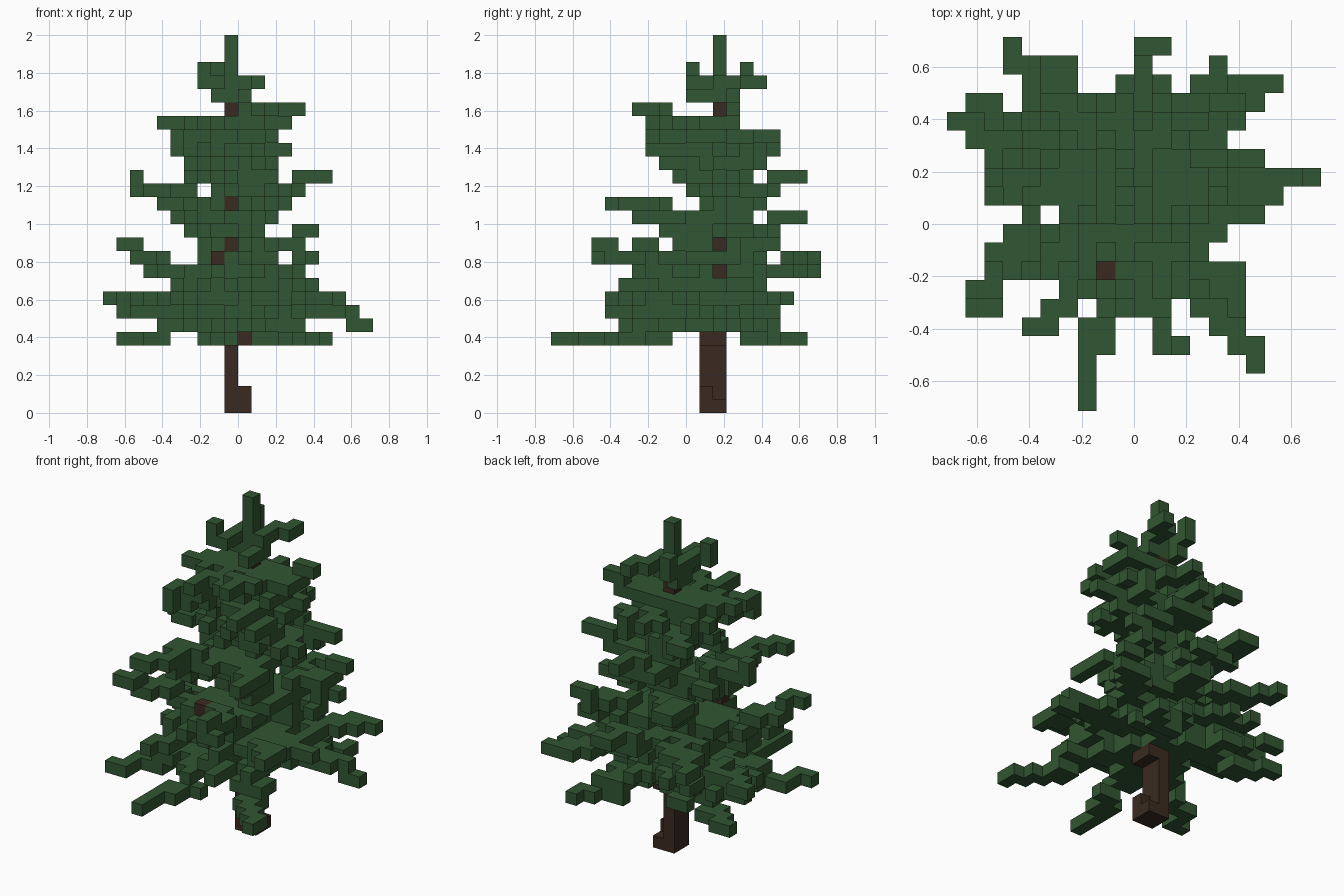
import bpy
import bmesh
import random
from mathutils import Vector

old = bpy.data.objects.get("Cube")
if old:
    bpy.data.objects.remove(old, do_unlink=True)

random.seed(4)
UNIT = 2 / 28                 # edge of one block
STEM = Vector((-1, 2, 0))     # column the trunk stands in


def make_material(name, colour):
    mat = bpy.data.materials.new(name)
    mat.use_nodes = True
    mat.diffuse_color = (*colour, 1)
    mat.node_tree.nodes["Principled BSDF"].inputs["Base Color"].default_value = (*colour, 1)
    return mat


def block_path(start, end):
    """Blocks joined face to face from start to end, bending up or down late."""
    steps = int(max(abs(c) for c in end - start)) * 2
    cell = [round(c) for c in start]
    path = [tuple(cell)]
    for s in range(1, steps + 1):
        t = s / steps
        goal = start.lerp(end, t)
        goal.z = start.z + (end.z - start.z) * t * t
        for axis in range(3):
            target = round(goal[axis])
            if cell[axis] != target:
                cell[axis] = target
                path.append(tuple(cell))
    return path


def add_branch(cells, base, tip):
    """A branch with short side twigs, bushier near the trunk."""
    path = block_path(STEM + Vector((0, 0, base)), Vector(tip))
    cells.update(path)
    side_axis = 1 if abs(tip[0] - STEM.x) > abs(tip[1] - STEM.y) else 0
    for n, cell in enumerate(path):
        along = n / len(path)
        for sign in (-1, 1):
            if along < 0.75 and random.random() < 0.75 - along * 0.6:
                twig = list(cell)
                twig[side_axis] += sign
                cells.add(tuple(twig))


def build_blocks(name, cells, blocked, material):
    """One mesh from a set of blocks, keeping only the outer faces."""
    bm = bmesh.new()
    verts = {}

    def corner(p):
        key = tuple(p)
        if key not in verts:
            verts[key] = bm.verts.new(Vector(key) * UNIT)
        return verts[key]

    for cell in sorted(cells):
        for axis in range(3):
            u, v = (axis + 1) % 3, (axis + 2) % 3
            for side in (0, 1):
                near = list(cell)
                near[axis] += 2 * side - 1
                if tuple(near) in cells or tuple(near) in blocked:
                    continue
                ring = []
                for du, dv in ((0, 0), (1, 0), (1, 1), (0, 1)):
                    p = list(cell)
                    p[axis] += side
                    p[u] += du
                    p[v] += dv
                    ring.append(corner(p))
                bm.faces.new(ring if side else ring[::-1])
    mesh = bpy.data.meshes.new(name)
    bm.to_mesh(mesh)
    bm.free()
    mesh.materials.append(material)
    obj = bpy.data.objects.new(name, mesh)
    bpy.context.collection.objects.link(obj)
    return obj


green = make_material("needle green", (0.031, 0.092, 0.032))
brown = make_material("bark brown", (0.042, 0.023, 0.014))

# Trunk: a column, thicker below, with a root step and one bare knot
trunk = {(-1, 2, z) for z in range(23)}
trunk |= {(-1, 1, z) for z in range(6)}
trunk |= {(0, 1, 0), (0, 1, 1), (0, 2, 0), (0, 1, 5), (0, 2, 5)}
trunk.add((-2, -3, 11))

# Branch tips for each tier, by the height where the tier leaves the trunk
lower_tiers = {
    5.7: [(-3, -10, 5), (6, -8, 5), (-9, -5, 5), (4, 8, 5), (-9, 6, 5)],
    7: [(8, 2, 7), (7, 1, 7), (-9, 4, 7), (-8, 1, 7), (1, -6, 7), (-5, 6, 6), (3, -4, 7),
        (0, 6, 7)],
    8: [(7, 7, 8), (6, 0, 8), (-10, 5, 8), (5, -5, 9), (-5, -6, 8), (0, -4, 8), (-6, 7, 8),
        (-4, 7, 8)],
    9: [(-5, -3, 9), (-3, -4, 9), (3, 5, 9), (-5, 4, 9), (-1, -4, 9)],
    10: [(-7, 9, 10), (0, 9, 11), (1, -7, 12), (-9, -4, 12), (5, 5, 11), (-2, -4, 10)],
}
middle_tiers = {
    11: [(5, 6, 13), (2, 0, 11), (-3, 3, 11)],
    12: [(-3, 5, 12), (1, -1, 12)],
    13: [(-5, 8, 14), (-4, -2, 13), (1, -2, 13)],
    14.4: [(-5, -6, 15), (-4, -4, 14), (2, -4, 14), (-5, 2, 14), (2, 4, 14)],
    15: [(-8, 2, 17), (3, 5, 15), (-6, 4, 15)],
    16: [(0, 8, 17), (4, 1, 16), (6, 3, 17), (-2, 6, 16), (1, 0, 16)],
}
upper_tiers = {
    17: [(-3, -1, 17), (-1, -1, 17), (2, 0, 17), (-3, 4, 17)],
    18: [(-4, 1, 18), (2, -2, 18), (-3, 5, 18), (2, 4, 18), (3, 3, 19)],
    19: [(-5, 6, 19), (-4, -2, 19), (1, -3, 19)],
    20: [(-5, -3, 20), (-5, 3, 20), (-1, 6, 20), (2, 0, 20)],
    21: [(-6, 1, 21), (4, 3, 22), (1, -4, 22), (-3, -3, 21), (3, 1, 21)],
}
needles = set()
for tiers in (lower_tiers, middle_tiers, upper_tiers):
    for base, tips in tiers.items():
        for tip in tips:
            add_branch(needles, base, tip)

# Hooked ends of a few long branches
needles |= {(1, 9, 11), (2, -7, 11), (1, -7, 11), (8, 2, 6), (9, 2, 6)}
needles |= {(-6, -6, 15), (-4, 8, 14), (-4, 7, 14), (-5, -3, 19)}

# Gaps where the bare trunk shows through
needles -= {(-1, y, 15) for y in range(-4, 2)}
needles -= {(x, 2, z) for x in range(9) for z in (10, 12)}

# Crown: leader shoot with a few bare sprigs
needles |= {(-1, 2, z) for z in range(23, 28)}
for tip in ((-3, 0, 24), (1, 5, 24), (-2, 4, 24), (0, 0, 23), (-2, 3, 23)):
    needles.update(block_path(STEM + Vector((0, 0, tip[2])), Vector(tip)))
needles |= {(-3, 0, 25), (-2, 4, 25)}

needles -= trunk
build_blocks("trunk", trunk, needles, brown)
build_blocks("needle_branches", needles, trunk, green)
